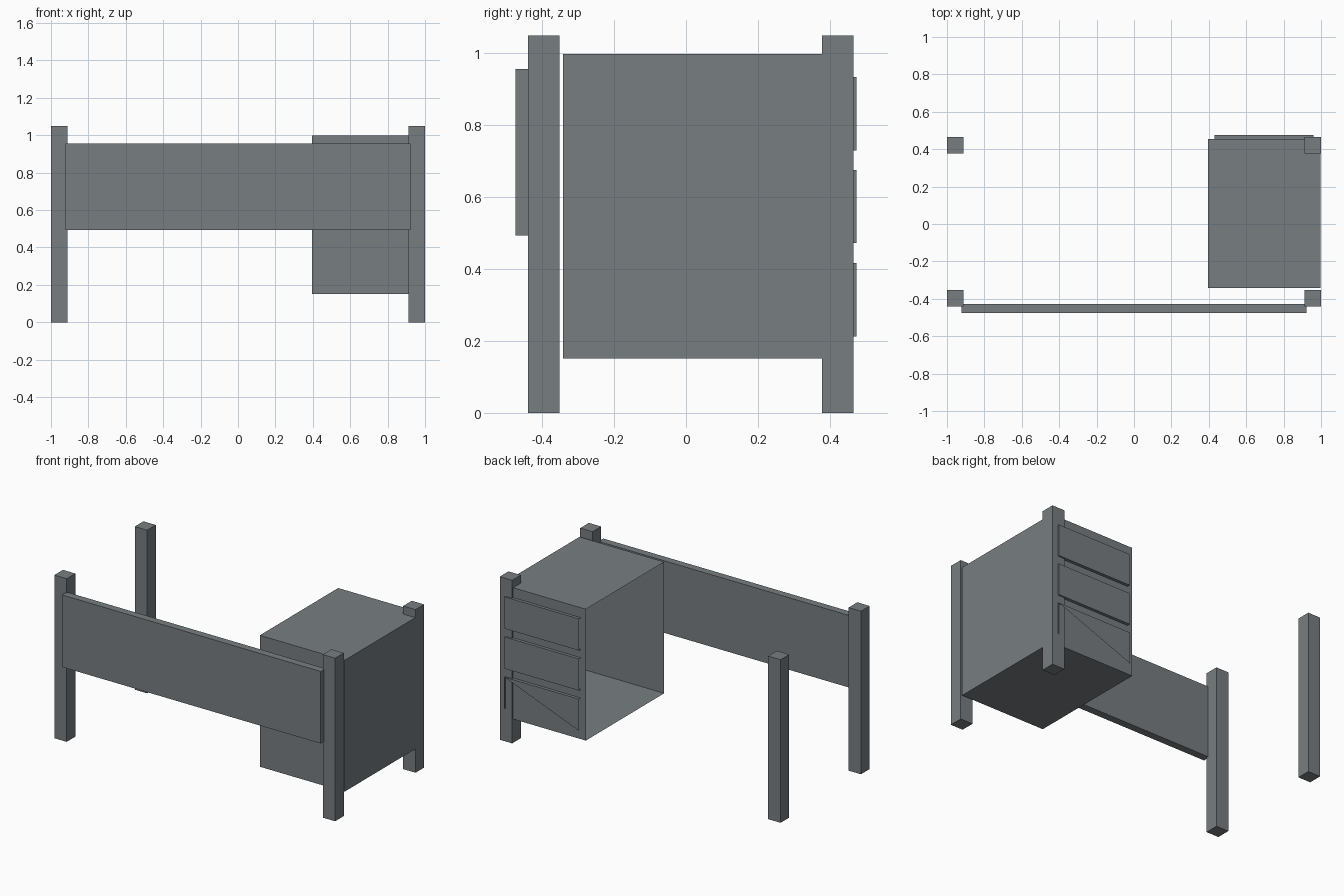
import bpy, bmesh

if "Cube" in bpy.data.objects:
    bpy.data.objects.remove(bpy.data.objects["Cube"])

# Dark slate finish
slate = bpy.data.materials.new("dark_slate")
slate.diffuse_color = (0.185, 0.207, 0.221, 1)
slate.use_nodes = True
slate.node_tree.nodes["Principled BSDF"].inputs["Base Color"].default_value = slate.diffuse_color


def box(name, lo, hi, open_sides=(), cut=None):
    """Box between two corners; open_sides lists outward normals left open."""
    bm = bmesh.new()
    bmesh.ops.create_cube(bm, size=1)
    for v in bm.verts:
        v.co = [l + (c + 0.5) * (h - l) for l, h, c in zip(lo, hi, v.co)]
    bm.normal_update()
    gone = [f for f in bm.faces
            if tuple(round(c) for c in f.normal) in open_sides]
    if gone:
        bmesh.ops.delete(bm, geom=gone, context='FACES')
    if cut:
        cut(bm)
    me = bpy.data.meshes.new(name)
    bm.to_mesh(me)
    bm.free()
    me.materials.append(slate)
    ob = bpy.data.objects.new(name, me)
    bpy.context.collection.objects.link(ob)
    return ob


# Four square legs
for side, x in (("left", -1.0), ("right", 0.912)):
    for end, y in (("front", -0.44), ("back", 0.378)):
        box(f"{end}_{side}_leg", (x, y, 0), (x + 0.088, y + 0.088, 1.05))

# Modesty panel across the front legs
box("front_panel", (-0.922, -0.475, 0.493), (0.922, -0.427, 0.957))

# Drawer cabinet, open toward the knee space
box("drawer_cabinet", (0.395, -0.342, 0.152), (0.998, 0.455, 0.998),
    open_sides=[(-1, 0, 0)])


# The lowest drawer front lacks its lower outer triangle
def drop_lower_triangle(bm):
    front = next(f for f in bm.faces if f.normal.y > 0.9)
    vs = list(front.verts)
    corner = max(vs, key=lambda v: v.co.x - v.co.z)
    keep = [v for v in vs if v is not corner]
    bmesh.ops.delete(bm, geom=[front], context='FACES_ONLY')
    bm.faces.new(keep)


# Three drawer fronts on the back face, open at the knee-space end
for i, z in enumerate((0.73, 0.472, 0.213)):
    lowest = i == 2
    box(f"drawer_front_{i + 1}", (0.43, 0.43, z), (0.96, 0.475, z + 0.204),
        open_sides=[(-1, 0, 0)] + ([(0, 0, -1)] if lowest else []),
        cut=drop_lower_triangle if lowest else None)
